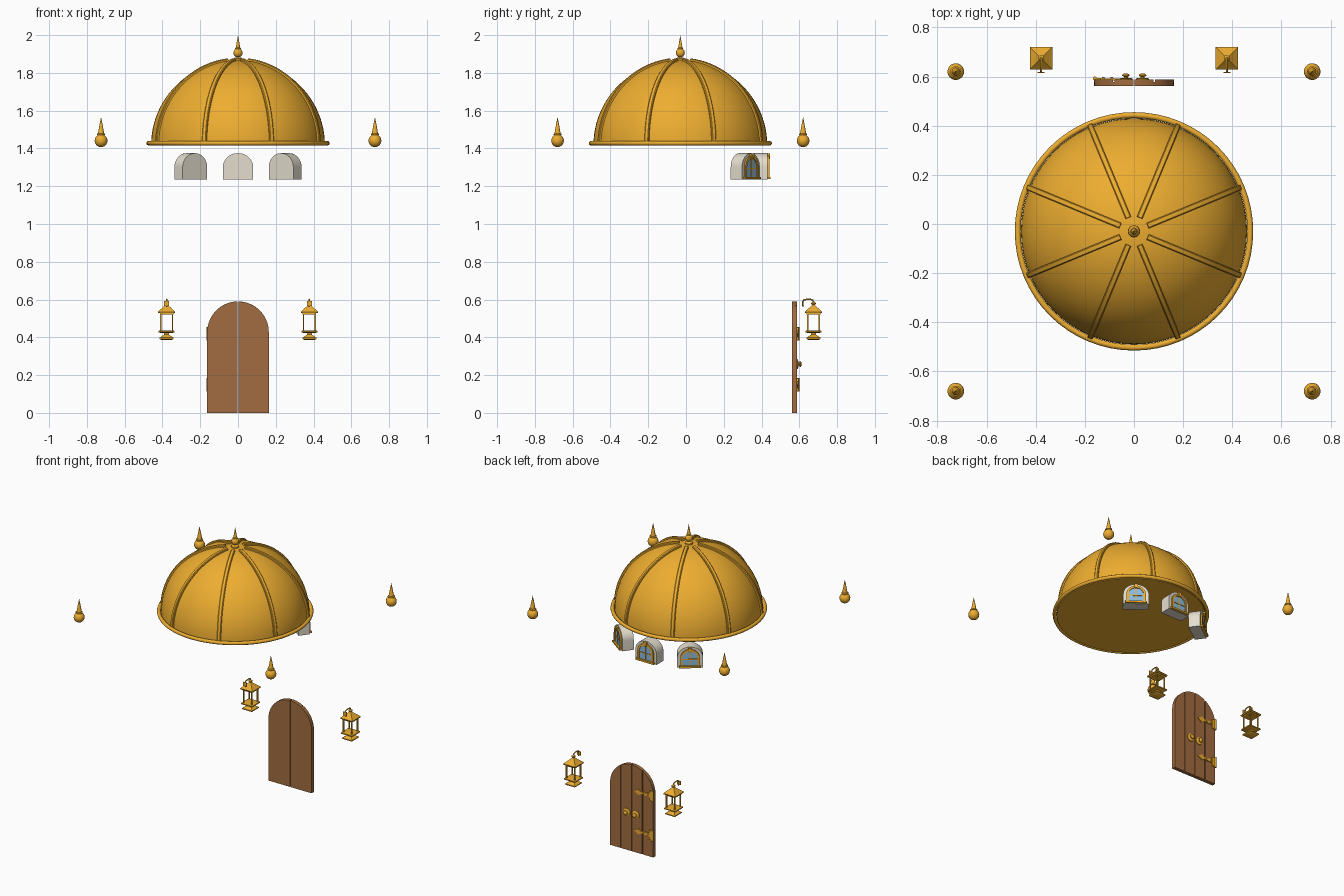
import bpy, bmesh
from math import sin, cos, pi, radians
from mathutils import Matrix, Vector

if "Cube" in bpy.data.objects:
    bpy.data.objects.remove(bpy.data.objects["Cube"])

def mat(name, c):
    m = bpy.data.materials.new(name)
    m.diffuse_color = (*c, 1)
    m.use_nodes = True
    m.node_tree.nodes["Principled BSDF"].inputs["Base Color"].default_value = m.diffuse_color
    return m

GOLD = mat("gold", (0.85, 0.42, 0.03))
WOOD = mat("wood", (0.36, 0.15, 0.05))
CREAM = mat("cream", (0.78, 0.73, 0.62))
GLASS = mat("glass", (0.25, 0.50, 0.78))
I = Matrix.Identity(4)

def finish(name, bm, m, xf=I, angle=35):
    bmesh.ops.recalc_face_normals(bm, faces=bm.faces)
    me = bpy.data.meshes.new(name)
    bm.to_mesh(me)
    bm.free()
    me.materials.append(m)
    me.shade_smooth()
    me.set_sharp_from_angle(angle=radians(angle))
    ob = bpy.data.objects.new(name, me)
    ob.matrix_world = xf
    bpy.context.collection.objects.link(ob)
    return ob

def loft(name, rings, m, xf=I, loop=False, angle=35):
    """Skin between closed rings of points, capped at both ends unless looped."""
    bm = bmesh.new()
    vs = [[bm.verts.new(p) for p in r] for r in rings]
    n = len(vs[0])
    pairs = list(zip(vs, vs[1:])) + ([(vs[-1], vs[0])] if loop else [])
    for a, b in pairs:
        for i in range(n):
            bm.faces.new((a[i], a[(i + 1) % n], b[(i + 1) % n], b[i]))
    if not loop:
        bm.faces.new(vs[0])
        bm.faces.new(vs[-1])
    return finish(name, bm, m, xf, angle)

def lathe(name, prof, m, xf=I, n=24, turn=0.0, angle=35):
    rings = [[(max(r, 1e-4) * cos(2 * pi * i / n + turn), max(r, 1e-4) * sin(2 * pi * i / n + turn), z)
              for i in range(n)] for r, z in prof]
    return loft(name, rings, m, xf, angle=angle)

def square(name, prof, m, xf):
    return lathe(name, [(r * 2 ** 0.5, z) for r, z in prof], m, xf, 4, pi / 4)

def box(name, c, s, m, xf=I):
    bm = bmesh.new()
    bmesh.ops.create_cube(bm, size=1, matrix=Matrix.Translation(c) @ Matrix.Diagonal((*s, 1)))
    return finish(name, bm, m, xf)

def prism(name, pts, y0, y1, m, xf=I):
    return loft(name, [[(x, y, z) for x, z in pts] for y in (y0, y1)], m, xf)

def arch(hw, z0, spring, rise, n=20):
    return [(hw, z0)] + [(hw * cos(pi * i / n), spring + rise * sin(pi * i / n)) for i in range(n + 1)] + [(-hw, z0)]

def tube(name, path, r, m, xf=I, n=8):
    """Round rod along a path lying in the local yz plane."""
    rings = []
    for i, p in enumerate(path):
        a, b = Vector(path[max(i - 1, 0)]), Vector(path[min(i + 1, len(path) - 1)])
        t = (b - a).normalized()
        side = Vector((-t.y, t.x))
        rings.append([(r * cos(2 * pi * k / n), p[0] + side.x * r * sin(2 * pi * k / n),
                       p[1] + side.y * r * sin(2 * pi * k / n)) for k in range(n)])
    return loft(name, rings, m, xf, angle=50)

# Dome, rim and eight ribs
C = Matrix.Translation((0, -0.03, 0))
Z0, R, H = 1.418, 0.46, 0.45
lathe("dome", [(R * cos(pi / 2 * i / 24), Z0 + H * sin(pi / 2 * i / 24)) for i in range(25)], GOLD, C, 64)
loft("dome_rim", [[((0.473 + 0.012 * cos(b)) * cos(a), (0.473 + 0.012 * cos(b)) * sin(a), 1.428 + 0.012 * sin(b))
                   for b in [2 * pi * j / 10 for j in range(10)]]
                  for a in [2 * pi * i / 64 for i in range(64)]], GOLD, C, loop=True, angle=60)
for k in range(8):
    rings = []
    for i in range(25):
        t = radians(82.5) * i / 24
        rings.append([((R + d) * cos(t), w, Z0 + (H + d) * sin(t))
                      for w, d in ((-0.012, -0.01), (0.012, -0.01), (0.012, 0.008), (0.008, 0.012),
                                   (-0.008, 0.012), (-0.012, 0.008))])
    loft(f"dome_rib_{k}", rings, GOLD, C @ Matrix.Rotation(pi / 8 + k * pi / 4, 4, 'Z'))

# Finials: ball, collar and spike
def finial(name, x, y, zb, r, top, foot):
    ball = [(r * sin(pi * i / 12), zb - r * cos(pi * i / 12)) for i in range(1, 11)]
    prof = foot + ball + [(r * 0.65, zb + r * 0.9), (r * 0.65, zb + r * 1.05), (r * 0.48, zb + r * 1.15),
                          (r * 0.25, zb + r * 1.15 + (top - zb) * 0.35), (0, top)]
    lathe(name, prof, GOLD, Matrix.Translation((x, y, 0)), 18)

finial("dome_finial", 0, -0.03, 1.906, 0.024, 2.0, [(0.025, 1.86), (0.025, 1.876), (0.014, 1.882)])
for i, (x, y) in enumerate([(-0.725, 0.62), (0.725, 0.62), (-0.725, -0.68), (0.725, -0.68)]):
    finial(f"corner_finial_{i}", x, y, 1.441, 0.034, 1.566, [(0, 1.407)])

# Three arched dormer windows fanned around the back
for k, deg in enumerate((-36, 0, 36)):
    X = C @ Matrix.Rotation(radians(deg), 4, 'Z')
    yf = 0.462
    prism(f"dormer_body_{k}", arch(0.08, 1.235, 1.302, 0.073), 0.388, yf, CREAM, X)
    prism(f"window_glass_{k}", arch(0.046, 1.243, 1.302, 0.044), yf - 0.01, yf + 0.003, GLASS, X)
    outer, inner = arch(0.06, 1.243, 1.302, 0.058), arch(0.046, 1.243, 1.302, 0.044)
    prism(f"window_frame_{k}", outer + inner[::-1], yf - 0.01, yf + 0.009, GOLD, X)
    box(f"window_sill_{k}", (0, yf + 0.004, 1.243), (0.136, 0.024, 0.012), GOLD, X)
    box(f"window_mullion_{k}", (0, yf + 0.003, 1.295), (0.006, 0.008, 0.1), GOLD, X)
    box(f"window_bar_{k}", (0, yf + 0.003, 1.293), (0.092, 0.008, 0.006), GOLD, X)
    prism(f"window_keystone_{k}", [(-0.008, 1.343), (0.008, 1.343), (0.013, 1.372), (-0.013, 1.372)],
          yf - 0.005, yf + 0.014, GOLD, X)

# Arched double door: two backing leaves with raised planks
def door_slice(x0, x1):
    top = lambda x: 0.427 + max(0.163 ** 2 - x * x, 0) ** 0.5
    xs = [x0 + (x1 - x0) * (1 - cos(pi * i / 14)) / 2 for i in range(15)]
    return [(x0, 0), (x1, 0)] + [(x, top(x)) for x in reversed(xs)]

for s, e in ((-0.163, -0.002), (0.002, 0.163)):
    side = "left" if s < 0 else "right"
    prism(f"door_leaf_{side}", door_slice(s, e), 0.562, 0.578, WOOD)
    mid = (s + e) / 2
    prism(f"door_plank_{side}_a", door_slice(s, mid - 0.003), 0.577, 0.587, WOOD)
    prism(f"door_plank_{side}_b", door_slice(mid + 0.003, e), 0.577, 0.587, WOOD)

# Strap hinges with pointed tips
for k, z in enumerate((0.15, 0.42)):
    strap = [(-0.16, -0.012), (-0.07, -0.008), (-0.055, -0.02), (-0.02, 0), (-0.055, 0.02), (-0.07, 0.008), (-0.16, 0.012)]
    prism(f"hinge_strap_{k}", [(x, z + d) for x, d in strap], 0.584, 0.593, GOLD)
    box(f"hinge_plate_{k}", (-0.15, 0.59, z), (0.03, 0.01, 0.062), GOLD)
    lathe(f"hinge_barrel_{k}", [(0.008, z - 0.036), (0.008, z + 0.036)], GOLD, Matrix.Translation((-0.159, 0.592, 0)), 12)
    for j, x in enumerate((-0.125, -0.09)):
        lathe(f"hinge_rivet_{k}_{j}", [(0.006, 0), (0.005, 0.004), (0, 0.006)], GOLD,
              Matrix.Translation((x, 0.593, z)) @ Matrix.Rotation(-pi / 2, 4, 'X'), 8)

# Door knobs with rosettes
for k, x in enumerate((-0.033, 0.035)):
    prof = [(0.026, 0), (0.026, 0.005), (0.02, 0.008), (0.008, 0.009), (0.008, 0.013), (0.015, 0.017), (0.015, 0.021), (0.008, 0.026), (0, 0.027)]
    lathe(f"door_knob_{k}", prof, GOLD, Matrix.Translation((x, 0.586, 0.258)) @ Matrix.Rotation(-pi / 2, 4, 'X'), 20)

# Open square lanterns hanging from curved brackets
for side, x in (("left", -0.378), ("right", 0.378)):
    X = Matrix.Translation((x, 0.675, 0))
    square(f"lantern_roof_{side}", [(0.044, 0.528), (0.046, 0.535), (0.01, 0.568), (0.006, 0.574)], GOLD, X)
    square(f"lantern_top_frame_{side}", [(0.036, 0.52), (0.036, 0.529)], GOLD, X)
    square(f"lantern_floor_{side}", [(0.034, 0.424), (0.043, 0.427), (0.043, 0.434), (0.034, 0.437)], GOLD, X)
    square(f"lantern_foot_{side}", [(0.028, 0.386), (0.037, 0.392), (0.037, 0.398), (0.013, 0.414), (0.013, 0.426)], GOLD, X)
    for i in (-1, 1):
        for j in (-1, 1):
            box(f"lantern_post_{side}_{i}_{j}", (0.031 * i, 0.031 * j, 0.479), (0.007, 0.007, 0.09), GOLD, X)
    lathe(f"lantern_knob_{side}", [(0.004, 0.568), (0.012, 0.577), (0.012, 0.583), (0.004, 0.59)], GOLD, X, 12)
    path = [(-0.054, 0.562), (-0.057, 0.575), (-0.057, 0.59), (-0.05, 0.599), (-0.035, 0.601),
            (-0.015, 0.601), (-0.004, 0.597), (0, 0.585), (0, 0.57)]
    tube(f"lantern_bracket_{side}", path, 0.004, GOLD, X)
    box(f"lantern_wall_plate_{side}", (0, -0.056, 0.58), (0.028, 0.005, 0.026), GOLD,
        X @ Matrix.Translation((0, -0.003, 0)))
